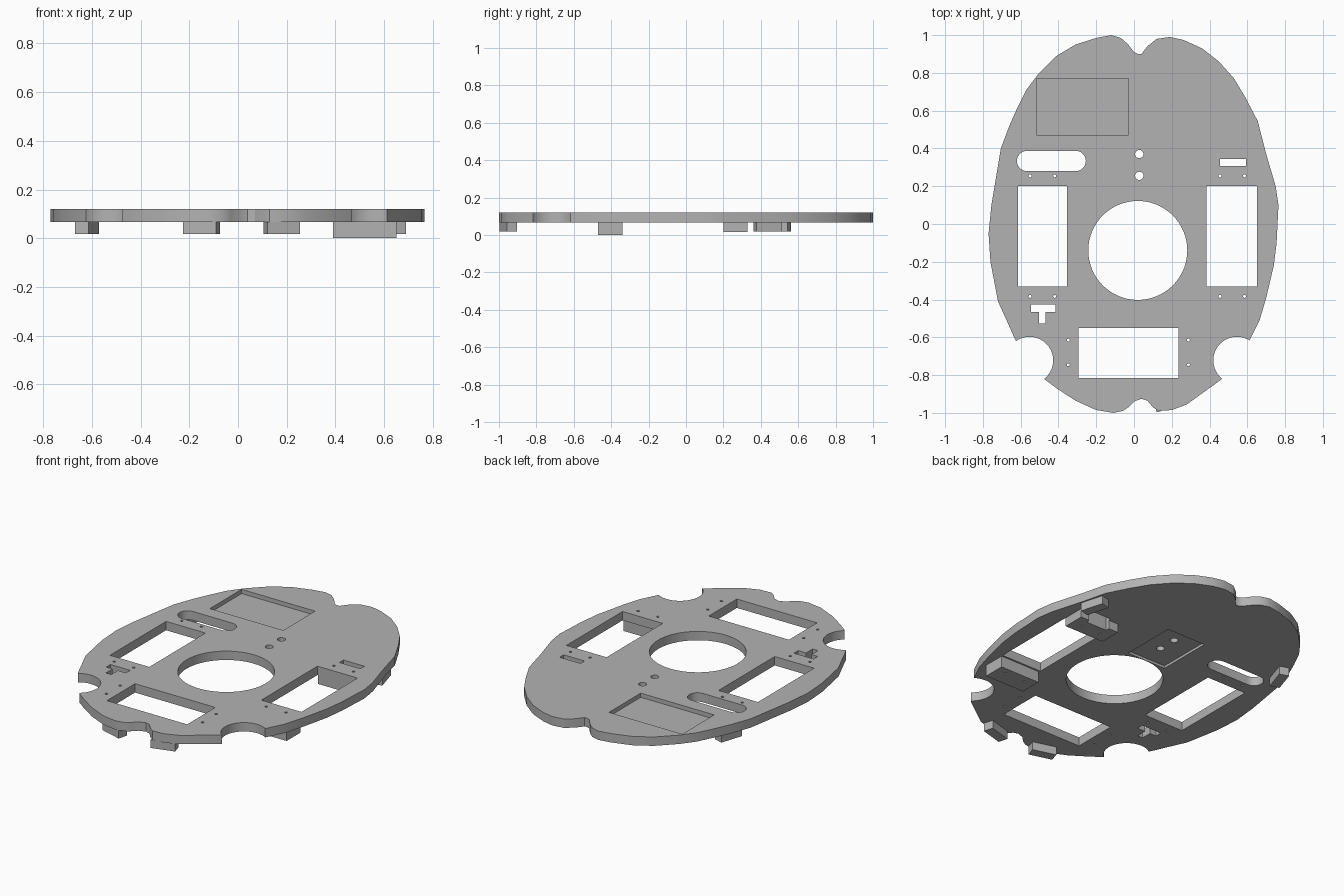
import bpy, bmesh
from math import cos, sin, pi, radians

cube = bpy.data.objects.get("Cube")
if cube:
    bpy.data.objects.remove(cube, do_unlink=True)

BOTTOM, TOP = 0.067, 0.12

grey = bpy.data.materials.new("plastic_grey")
grey.use_nodes = True
colour = (0.45, 0.45, 0.45, 1)
grey.diffuse_color = colour
grey.node_tree.nodes["Principled BSDF"].inputs["Base Color"].default_value = colour


def prism(name, outline, low, high):
    """Extrude a flat outline between two heights."""
    mesh = bpy.data.meshes.new(name)
    bm = bmesh.new()
    base = bm.faces.new([bm.verts.new((x, y, low)) for x, y in outline])
    extruded = bmesh.ops.extrude_face_region(bm, geom=[base])["geom"]
    moved = [v for v in extruded if isinstance(v, bmesh.types.BMVert)]
    bmesh.ops.translate(bm, vec=(0, 0, high - low), verts=moved)
    bmesh.ops.recalc_face_normals(bm, faces=bm.faces)
    bm.to_mesh(mesh)
    bm.free()
    mesh.materials.append(grey)
    obj = bpy.data.objects.new(name, mesh)
    bpy.context.collection.objects.link(obj)
    return obj


def rect(left, right, front, back):
    return [(left, front), (right, front), (right, back), (left, back)]


def circle(x, y, radius, sides):
    steps = [2 * pi * i / sides for i in range(sides)]
    return [(x + radius * cos(a), y + radius * sin(a)) for a in steps]


def capsule(left, right, front, back, sides=12):
    """Slot outline with two round ends."""
    radius = (back - front) / 2
    middle = (back + front) / 2
    points = []
    for centre, start in ((right - radius, -pi / 2), (left + radius, pi / 2)):
        for i in range(sides + 1):
            a = start + pi * i / sides
            points.append((centre + radius * cos(a), middle + radius * sin(a)))
    return points


def turned_rect(x, y, length, width, degrees):
    c, s = cos(radians(degrees)), sin(radians(degrees))
    flat = rect(-length / 2, length / 2, -width / 2, width / 2)
    return [(x + u * c - v * s, y + u * s + v * c) for u, v in flat]


def cut(target, outline, low=-0.1, high=0.3):
    """Subtract a prism from a part and throw the cutter away."""
    cutter = prism("cutter", outline, low, high)
    cutter.hide_render = True
    mod = target.modifiers.new("cut", "BOOLEAN")
    mod.operation = "DIFFERENCE"
    mod.solver = "EXACT"
    mod.object = cutter
    bpy.context.view_layer.objects.active = target
    bpy.ops.object.modifier_apply(modifier=mod.name)
    bpy.data.objects.remove(cutter, do_unlink=True)


# Base plate outline, clockwise from the back notch
right_rim = [
    (0, .91), (.02, .9), (.04, .9), (.07, .94), (.12, .98), (.19, .99),
    (.26, .975), (.36, .93), (.45, .86), (.53, .77), (.59, .67), (.655, .545),
    (.7, .37), (.75, .2), (.765, .1), (.755, -.1), (.74, -.22), (.7, -.39),
    (.665, -.51), (.615, -.61), (.56, -.72), (.46, -.825), (.37, -.89),
    (.28, -.955), (.2, -.985), (.13, -.99), (.1, -.97), (.07, -.935)]
left_rim = [
    (.04, -.925), (0, -.94), (-.03, -.97), (-.06, -.99), (-.11, -1),
    (-.2, -.985), (-.31, -.935), (-.41, -.87), (-.47, -.825), (-.56, -.72),
    (-.63, -.61), (-.67, -.52), (-.72, -.41), (-.76, -.2), (-.77, -.05),
    (-.755, .1), (-.735, .22), (-.705, .4), (-.66, .52), (-.62, .61),
    (-.57, .71), (-.51, .79), (-.41, .89), (-.31, .95), (-.2, .985),
    (-.12, 1), (-.07, .985), (-.03, .95)]
plate = prism("base_plate", right_rim + left_rim, BOTTOM, TOP)

# Round bites in the front corners
for x in (-.553, .545):
    cut(plate, circle(x, -.722, .125, 40))

# Central opening, motor windows, cable slot and small slots
cut(plate, circle(.02, -.14, .262, 64))
cut(plate, rect(-.615, -.355, -.33, .2))
cut(plate, rect(.385, .65, -.33, .2))
cut(plate, rect(-.295, .235, -.815, -.55))
cut(plate, capsule(-.62, -.255, .28, .387))
switch_slot = rect(.455, .593, .307, .345)
cut(plate, switch_slot)
cut(plate, [(-.545, -.425), (-.545, -.465), (-.503, -.465), (-.503, -.527),
            (-.468, -.527), (-.468, -.465), (-.415, -.465), (-.415, -.425)])

# Shallow pockets in the upper and lower faces
cut(plate, rect(-.515, -.03, .47, .77), TOP - .025)
cut(plate, rect(-.11, .145, .125, .46), high=BOTTOM + .015)

# Wire holes
for y in (.255, .37):
    cut(plate, circle(.028, y, .022, 20))

# Mounting blocks under the left window
front_block = prism("front_mount_block", rect(.39, .65, -.47, -.34), 0, BOTTOM)
back_block = prism("back_mount_block", rect(.39, .65, .2, .33), .015, BOTTOM)
cut(back_block, switch_slot)

# Screw holes at the ends of each window
for y in (.255, -.383):
    for x in (-.55, -.42):
        cut(plate, circle(x, y, .008, 10))
    block = back_block if y > 0 else front_block
    for x in (.455, .585):
        for part in (plate, block):
            cut(part, circle(x, y, .008, 10))
for x in (-.348, .288):
    for y in (-.615, -.745):
        cut(plate, circle(x, y, .008, 10))

# Sensor blocks under the rim, turned to follow it
sensors = {
    "front_right_sensor": (-.15, -.95, -16),
    "front_left_sensor": (.18, -.95, 16),
    "side_right_sensor": (-.62, .485, 72),
    "side_left_sensor": (.643, .437, 106),
}
for name, (x, y, angle) in sensors.items():
    prism(name, turned_rect(x, y, .14, .057, angle), .018, BOTTOM)

# Smooth the round walls while keeping the edges crisp
bpy.ops.object.select_all(action="DESELECT")
plate.select_set(True)
bpy.context.view_layer.objects.active = plate
bpy.ops.object.shade_smooth_by_angle(angle=radians(30))
